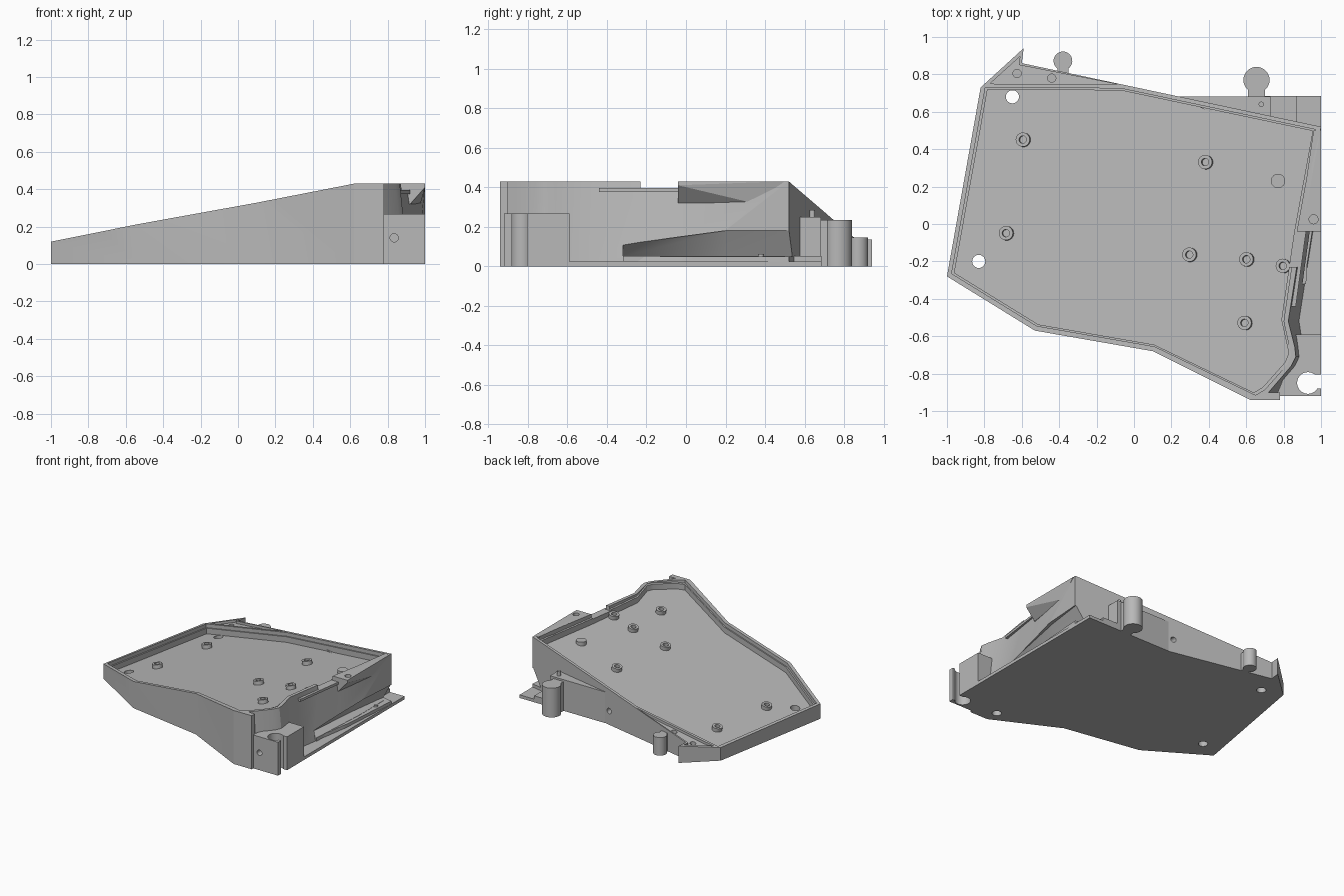
import bpy, bmesh, math
from mathutils import Vector

if "Cube" in bpy.data.objects:
    bpy.data.objects.remove(bpy.data.objects["Cube"], do_unlink=True)

gray = bpy.data.materials.new("plain_gray")
gray.use_nodes = True
gray.diffuse_color = (0.48, 0.48, 0.48, 1)
gray.node_tree.nodes["Principled BSDF"].inputs["Base Color"].default_value = gray.diffuse_color

SLOPE = Vector((-0.173, 0.045, 1)).normalized()   # normal of the tilted deck
TOP = 0.43


def deck_z(x, y, drop=0.0):
    return 0.28 + 0.173 * x - 0.045 * y - drop


def finish(name, bm):
    bmesh.ops.recalc_face_normals(bm, faces=bm.faces)
    mesh = bpy.data.meshes.new(name)
    bm.to_mesh(mesh)
    bm.free()
    mesh.materials.append(gray)
    obj = bpy.data.objects.new(name, mesh)
    bpy.context.scene.collection.objects.link(obj)
    return obj


def prism(name, low, z0, z1, high=None, drop=None, keep_above=False):
    """Loft between two outlines, optionally trimmed by the tilted deck plane."""
    bm = bmesh.new()
    a = [bm.verts.new((x, y, z0)) for x, y in low]
    b = [bm.verts.new((x, y, z1)) for x, y in (high or low)]
    bm.faces.new(a[::-1])
    bm.faces.new(b)
    for i in range(len(a)):
        j = (i + 1) % len(a)
        bm.faces.new((a[i], a[j], b[j], b[i]))
    if drop is not None:
        bmesh.ops.triangulate(bm, faces=bm.faces[:])
        bmesh.ops.bisect_plane(bm, geom=bm.verts[:] + bm.edges[:] + bm.faces[:], dist=1e-6,
                               plane_co=(0, 0, deck_z(0, 0, drop)), plane_no=SLOPE,
                               clear_outer=not keep_above, clear_inner=keep_above)
        bmesh.ops.holes_fill(bm, edges=[e for e in bm.edges if e.is_boundary], sides=0)
    return finish(name, bm)


def circle(x, y, r, n=32):
    return [(x + r * math.cos(2 * math.pi * i / n), y + r * math.sin(2 * math.pi * i / n))
            for i in range(n)]


def rect(x0, x1, y0, y1):
    return [(x0, y0), (x1, y0), (x1, y1), (x0, y1)]


def hull(name, points):
    bm = bmesh.new()
    for p in points:
        bm.verts.new(p)
    res = bmesh.ops.convex_hull(bm, input=bm.verts[:])
    bmesh.ops.delete(bm, geom=[v for v in res["geom_interior"] if isinstance(v, bmesh.types.BMVert)],
                     context="VERTS")
    return finish(name, bm)


def cut(obj, cutters):
    for c in cutters:
        mod = obj.modifiers.new("cut", "BOOLEAN")
        mod.operation, mod.solver, mod.object = "DIFFERENCE", "EXACT", c
    bpy.context.view_layer.update()
    graph = bpy.context.evaluated_depsgraph_get()
    mesh = bpy.data.meshes.new_from_object(obj.evaluated_get(graph))
    obj.modifiers.clear()
    obj.data = mesh
    for c in cutters:
        bpy.data.objects.remove(c, do_unlink=True)


def side_hole(x, y, z, r, depth):
    obj = prism("side_hole", circle(0, 0, r), -depth, depth)
    obj.rotation_euler.x = math.pi / 2
    obj.location = (x, y, z)
    return obj


def smooth(obj):
    bpy.ops.object.select_all(action="DESELECT")
    obj.select_set(True)
    bpy.context.view_layer.objects.active = obj
    bpy.ops.object.shade_smooth_by_angle(angle=math.radians(25))


# Wedge body: upright front, left and back walls, right wall leaning outward below
front = [(-1, -0.28), (-0.53, -0.57), (0.1, -0.68), (0.62, -0.94), (0.78, -0.94), (0.78, -0.9)]
back = [(1, 0.52), (-0.6, 0.86), (-0.59, 0.94), (-0.82, 0.73)]
right_top = [(0.72, -0.9), (0.84, -0.76), (0.865, -0.71), (0.86, -0.66), (0.825, -0.52),
             (0.87, -0.23), (0.9, -0.04)]
right_low = [(0.77, -0.9), (0.89, -0.76), (0.91, -0.71), (0.905, -0.66), (0.885, -0.52),
             (0.93, -0.23), (0.96, -0.04)]
body = prism("body", front + right_low + back, 0, TOP, high=front + right_top + back, drop=0)

# Tray recess in two steps, which leaves a small inner ledge
tray = [(-0.975, -0.265), (-0.52, -0.545), (0.11, -0.655), (0.65, -0.915), (0.7, -0.885),
        (0.82, -0.75), (0.84, -0.7), (0.8, -0.52), (0.87, -0.04), (0.97, 0.505),
        (-0.07, 0.725), (-0.795, 0.73)]
inner = [(x * 0.985, y * 0.985) for x, y in tray]
shelf = [(-0.77, 0.75), (-0.08, 0.745), (-0.615, 0.85), (-0.61, 0.895)]
cutters = [prism("tray_upper", tray, 0, 0.8, drop=0.03, keep_above=True),
           prism("tray_lower", inner, 0, 0.8, drop=0.075, keep_above=True),
           prism("shelf_recess", shelf, 0, 0.8, drop=0.02, keep_above=True),
           prism("wall_notch", rect(0.8, 1.1, -0.23, -0.04), 0.395, 0.6)]
# Undercut low on the right wall
edge = [(0.905, -0.32, 0.11), (0.95, 0.2, 0.18), (1.0, 0.57, 0.18)]
cutters.append(hull("undercut", [p for x, y, z in edge for p in
                                 ((x, y, z), (x - 0.08, y, 0.05), (1.2, y, z), (1.2, y, 0.05))]))
# Through holes, shelf holes, blind holes below and a hole in the back wall
for x, y in [(-0.65, 0.68), (-0.83, -0.2)]:
    cutters.append(prism("through_hole", circle(x, y, 0.035), -0.1, 0.6))
for x, y in [(-0.625, 0.805), (-0.44, 0.78)]:
    cutters.append(prism("shelf_hole", circle(x, y, 0.022), 0.06, 0.6))
for x, y in [(0.77, 0.23), (0.62, -0.83)]:
    cutters.append(prism("foot_hole", circle(x, y, 0.035), -0.1, 0.05))
cutters.append(side_hole(0.2, 0.69, 0.11, 0.022, 0.06))
cut(body, cutters)
smooth(body)

# Screw standoffs on the sloping floor
for x, y in [(-0.59, 0.45), (-0.68, -0.05), (0.385, 0.33), (0.3, -0.165), (0.605, -0.19),
             (0.8, -0.225), (0.595, -0.53)]:
    bm = bmesh.new()
    rings = [[bm.verts.new((px, py, z)) for px, py in circle(0, 0, r, 24)]
             for r, z in [(0.038, -0.01), (0.038, 0.03), (0.02, 0.03), (0.02, 0.002)]]
    for lo, hi in zip(rings, rings[1:]):
        for i in range(24):
            j = (i + 1) % 24
            bm.faces.new((lo[i], lo[j], hi[j], hi[i]))
    bm.faces.new(rings[0])
    bm.faces.new(rings[-1])
    post = finish("standoff", bm)
    post.rotation_euler = Vector((0, 0, 1)).rotation_difference(SLOPE).to_euler()
    post.location = (x, y, deck_z(x, y, 0.075))
    smooth(post)
boss_z = deck_z(0.77, 0.23, 0.075)
smooth(prism("floor_boss", circle(0.77, 0.23, 0.038), boss_z - 0.02, boss_z + 0.025))

# Corner block with an open round socket
block = prism("corner_block", [(0.76, -0.92), (1, -0.92), (1, -0.59), (0.86, -0.59), (0.85, -0.7)],
              0, 0.268)
cut(block, [prism("socket", circle(0.93, -0.85, 0.058), -0.1, 0.5),
            prism("socket_mouth", rect(0.94, 1.1, -0.88, -0.805), -0.1, 0.5),
            side_hole(0.835, -0.92, 0.14, 0.022, 0.05)])
smooth(block)

# Base flange along the right side, with a raised step beside the wall
prism("base_flange", [(0.85, -0.6), (1, -0.6), (1, 0.685), (0.7, 0.685), (0.7, 0.4)], 0, 0.025)
prism("flange_step", [(0.82, -0.32), (0.92, -0.32), (0.95, 0.2), (0.95, 0.5), (0.87, 0.5),
                      (0.87, 0.685), (0.7, 0.685), (0.7, 0.4)], 0.02, 0.052)
smooth(prism("flange_pin", circle(0.96, 0.38, 0.015), 0.02, 0.062))

# Triangular bracket on the back wall with a pin
prism("back_bracket", [(0.24, 0.683), (0.4, 0.6), (0.73, 0.55), (0.73, 0.683)], 0, 0.25)
smooth(prism("bracket_pin", circle(0.68, 0.64, 0.014), 0.24, 0.285))

# Round connector tabs with necks on the back wall
for name, x, y, r, half, y0, h in [("large_tab", 0.655, 0.77, 0.07, 0.045, 0.6, 0.235),
                                   ("small_tab", -0.38, 0.872, 0.05, 0.03, 0.78, 0.145)]:
    a = math.asin(half / r)
    arc = [(x + r * math.sin(t), y - r * math.cos(t))
           for t in [a + (2 * math.pi - 2 * a) * i / 28 for i in range(29)]]
    smooth(prism(name, [(x - half, y0), (x + half, y0)] + arc, 0, h))

# Wedge gusset under the right rim, and the slim ledge in front of it
gusset = hull("rim_gusset", [(0.88, -0.04, TOP), (1, -0.04, TOP), (1, 0.5, TOP), (0.96, 0.5, TOP),
                             (1, -0.04, 0.41), (0.88, -0.04, 0.32), (0.92, -0.04, 0.32),
                             (0.975, 0.34, 0.32)])
cut(gusset, [prism("gusset_hole", circle(0.96, 0.025, 0.024), 0.4, 0.6),
             prism("tray_clear", inner, 0.36, 0.6)])
prism("side_ledge", [(0.83, -0.44), (0.865, -0.44), (0.92, -0.04), (0.87, -0.04)], 0.375, 0.395)
